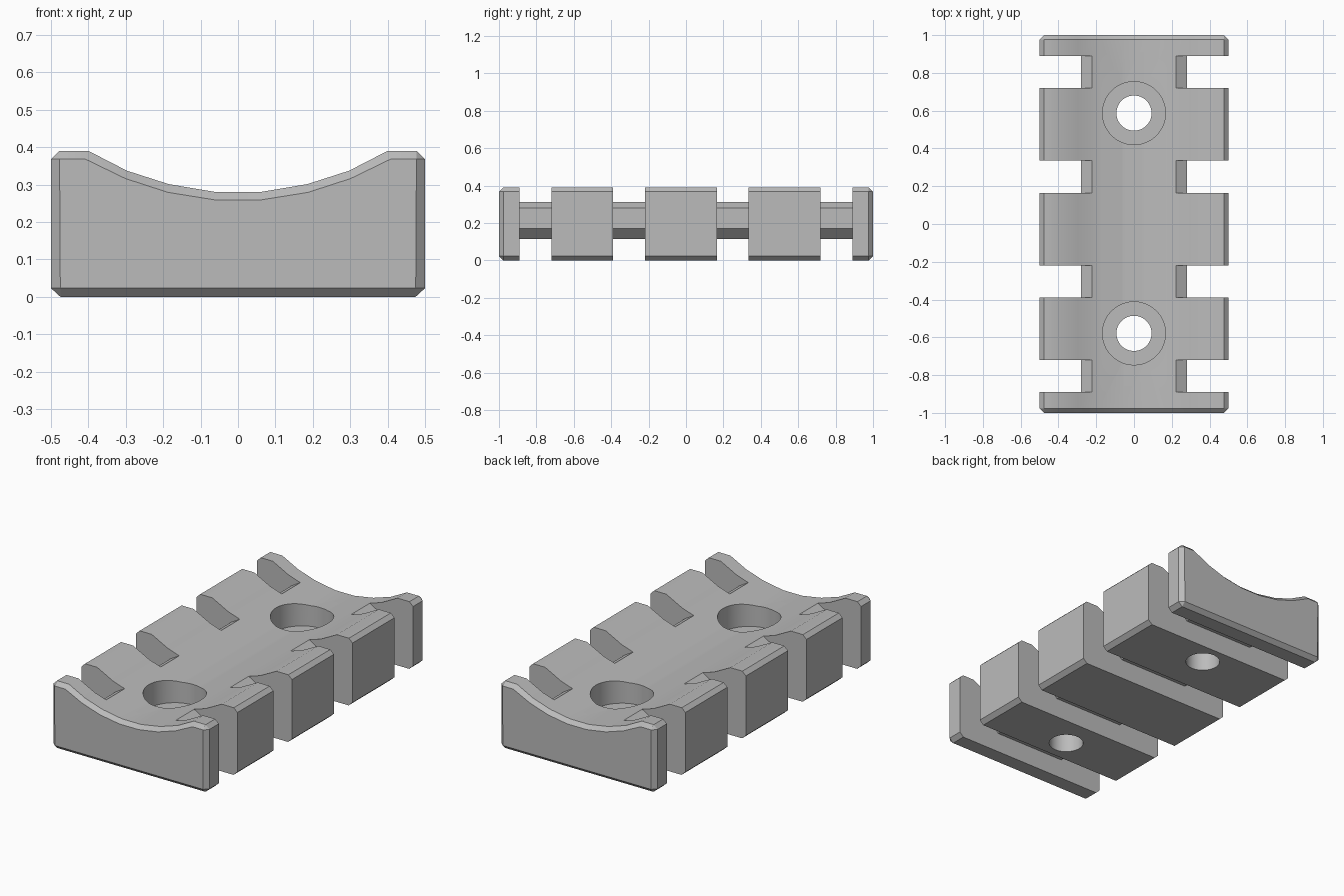
import bpy
import bmesh

cube = bpy.data.objects.get("Cube")
if cube:
    bpy.data.objects.remove(cube, do_unlink=True)

grey = bpy.data.materials.new("mid grey plastic")
grey.use_nodes = True
colour = (0.5, 0.5, 0.5, 1)
grey.diffuse_color = colour
grey.node_tree.nodes["Principled BSDF"].inputs["Base Color"].default_value = colour


def mirrored(half):
    """Close a right-hand outline with its mirror image across x = 0."""
    return half + [(-x, z) for x, z in reversed(half)]


def loft(name, sections):
    """Skin matching (y, outline) sections and cap both ends."""
    bm = bmesh.new()
    rings = [[bm.verts.new((x, y, z)) for x, z in outline] for y, outline in sections]
    for a, b in zip(rings, rings[1:]):
        for i in range(len(a)):
            j = (i + 1) % len(a)
            bm.faces.new((a[i], a[j], b[j], b[i]))
    bm.faces.new(rings[0])
    bm.faces.new(rings[-1])
    bmesh.ops.remove_doubles(bm, verts=bm.verts, dist=0.0005)
    bmesh.ops.recalc_face_normals(bm, faces=bm.faces)
    mesh = bpy.data.meshes.new(name)
    bm.to_mesh(mesh)
    bm.free()
    obj = bpy.data.objects.new(name, mesh)
    bpy.context.collection.objects.link(obj)
    mesh.materials.append(grey)
    return obj


def cylinder(name, radius, y, low, high):
    bpy.ops.mesh.primitive_cylinder_add(vertices=48, radius=radius, depth=high - low,
                                        location=(0, y, (low + high) / 2))
    obj = bpy.context.object
    obj.name = name
    obj.data.materials.append(grey)
    return obj


# Saddle body with chamfered edges all round
full = mirrored([(0.475, 0), (0.5, 0.023), (0.5, 0.368), (0.477, 0.39), (0.4, 0.39),
                 (0.297, 0.337), (0.185, 0.301), (0.06, 0.28)])
inset = mirrored([(0.475, 0.023), (0.475, 0.023), (0.477, 0.368), (0.477, 0.368),
                  (0.408, 0.368), (0.301, 0.316), (0.187, 0.279), (0.062, 0.259)])
body = loft("saddle_mount", [(-1, inset), (-0.977, full), (0.977, full), (1, inset)])

# Strap slots wrap both sides and the underside, leaving a chamfered core
slot = mirrored([(0.7, -0.1), (0.7, 0.6), (0.17, 0.6), (0.17, 0.344),
                 (0.28, 0.28), (0.28, 0.17), (0.225, 0.115)])
# The outline walks round the U: outer bottom, outer side, then the core
cutters = []
for y in (-0.805, -0.305, 0.25, 0.805):
    cutters.append(loft("strap_slot_cutter", [(y - 0.085, slot), (y + 0.085, slot)]))

# Screw holes with counterbores
for y in (-0.579, 0.587):
    cutters.append(cylinder("screw_hole_cutter", 0.093, y, -0.1, 0.5))
    cutters.append(cylinder("counterbore_cutter", 0.167, y, 0.16, 0.6))

for cutter in cutters:
    cut = body.modifiers.new(cutter.name, "BOOLEAN")
    cut.operation = "DIFFERENCE"
    cut.solver = "EXACT"
    cut.object = cutter
    cutter.hide_render = True

# Apply the cuts, discard the cutters and smooth the shallow curves
bpy.ops.object.select_all(action="DESELECT")
body.select_set(True)
bpy.context.view_layer.objects.active = body
for cut in list(body.modifiers):
    bpy.ops.object.modifier_apply(modifier=cut.name)
for cutter in cutters:
    bpy.data.objects.remove(cutter, do_unlink=True)
bpy.ops.object.shade_smooth_by_angle(angle=0.5)
